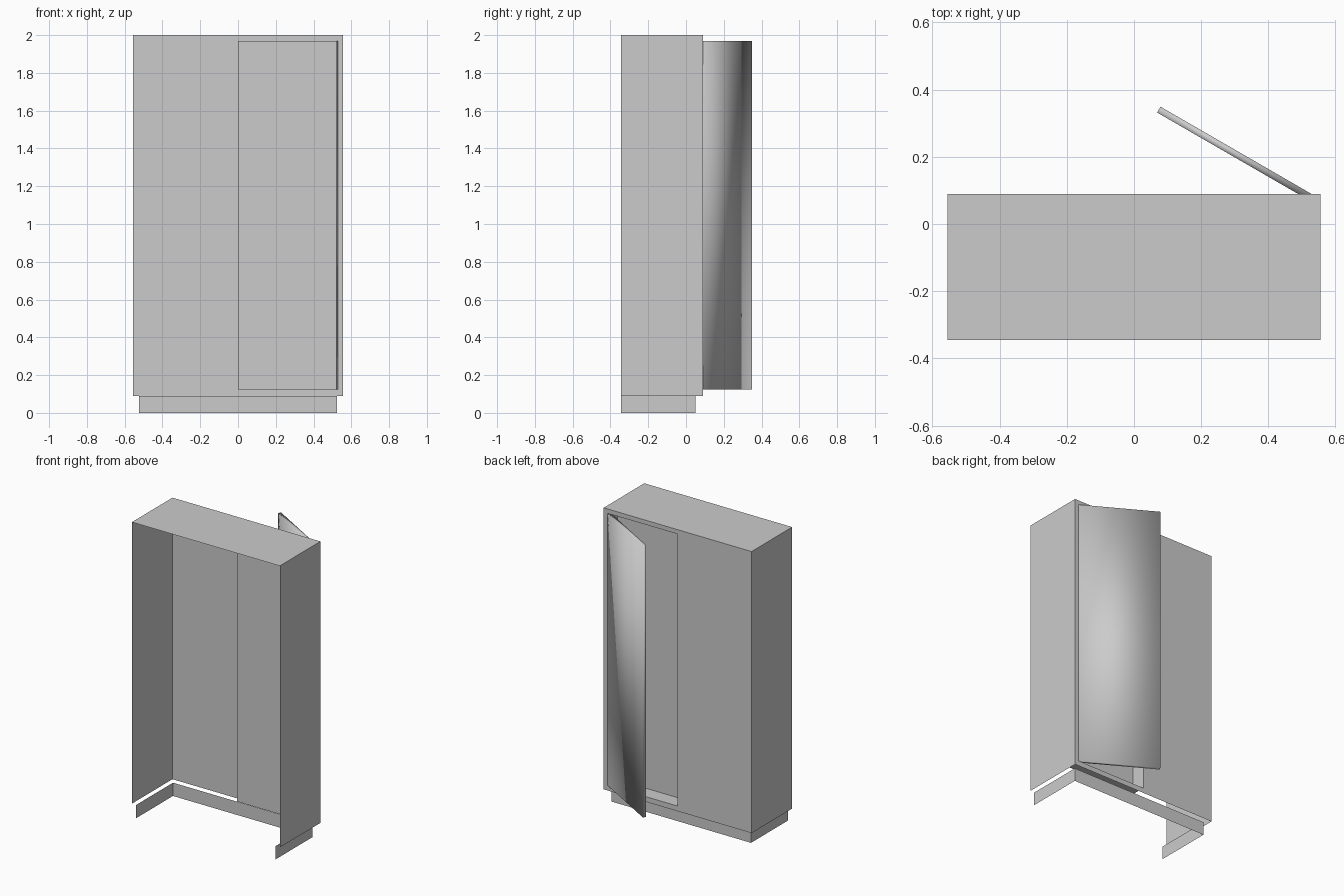
import bpy, bmesh
from math import radians
from mathutils import Matrix, Vector

if "Cube" in bpy.data.objects:
    bpy.data.objects.remove(bpy.data.objects["Cube"], do_unlink=True)

grey = bpy.data.materials.new("plain grey")
grey.use_nodes = True
colour = (0.6, 0.6, 0.6, 1)
grey.diffuse_color = colour
grey.node_tree.nodes["Principled BSDF"].inputs["Base Color"].default_value = colour

BACK, FRONT = 0.09, -0.345
HALF = 0.555
OPEN_X = (0.0, 0.522)
OPEN_Z = (0.125, 1.97)


def finish(bm, name):
    mesh = bpy.data.meshes.new(name)
    bm.to_mesh(mesh)
    bm.free()
    mesh.materials.append(grey)
    obj = bpy.data.objects.new(name, mesh)
    bpy.context.collection.objects.link(obj)
    return obj


def thin_box(name, low, high, open_sides=(), inward=False):
    """Box of single sheets, leaving out the sides facing the given directions."""
    bm = bmesh.new()
    bmesh.ops.create_cube(bm, size=1)
    low, high = Vector(low), Vector(high)
    bm.normal_update()
    gone = [f for f in bm.faces if any(f.normal.dot(Vector(d)) > 0.9 for d in open_sides)]
    bmesh.ops.delete(bm, geom=gone, context='FACES')
    bmesh.ops.scale(bm, vec=high - low, verts=bm.verts)
    bmesh.ops.translate(bm, vec=(low + high) / 2, verts=bm.verts)
    if inward:
        bmesh.ops.reverse_faces(bm, faces=bm.faces)
    return finish(bm, name)


FRONTWARD, BACKWARD, UP, DOWN = (0, -1, 0), (0, 1, 0), (0, 0, 1), (0, 0, -1)

# Top and side walls
thin_box("cabinet_shell", (-HALF, FRONT, 0.09), (HALF, BACK, 2),
         (FRONTWARD, BACKWARD, DOWN))

# Plinth strips under the cabinet
thin_box("plinth", (-0.523, FRONT, 0), (0.523, 0.05, 0.09), (FRONTWARD, UP, DOWN))

# Shallow compartment behind the door
thin_box("door_recess", (OPEN_X[0], -0.01, OPEN_Z[0]), (OPEN_X[1], BACK, OPEN_Z[1]),
         (BACKWARD,), inward=True)

# Wall around the door opening
bm = bmesh.new()
left, right = OPEN_X
bottom, top = OPEN_Z
for x0, x1, z0, z1 in ((-HALF, left, 0.09, 2), (right, HALF, 0.09, 2),
                       (left, right, 0.09, bottom), (left, right, top, 2)):
    bm.faces.new([bm.verts.new((x, BACK, z))
                  for x, z in ((x1, z0), (x0, z0), (x0, z1), (x1, z1))])
finish(bm, "door_wall")

# Half-open door, swung about its outer hinge edge
door = thin_box("door", (-0.52, -0.02, OPEN_Z[0]), (0, 0, OPEN_Z[1]))
door.data.transform(Matrix.Translation((0.529, 0.089, 0)) @ Matrix.Rotation(radians(-30), 4, 'Z'))
door.data.shade_smooth()
